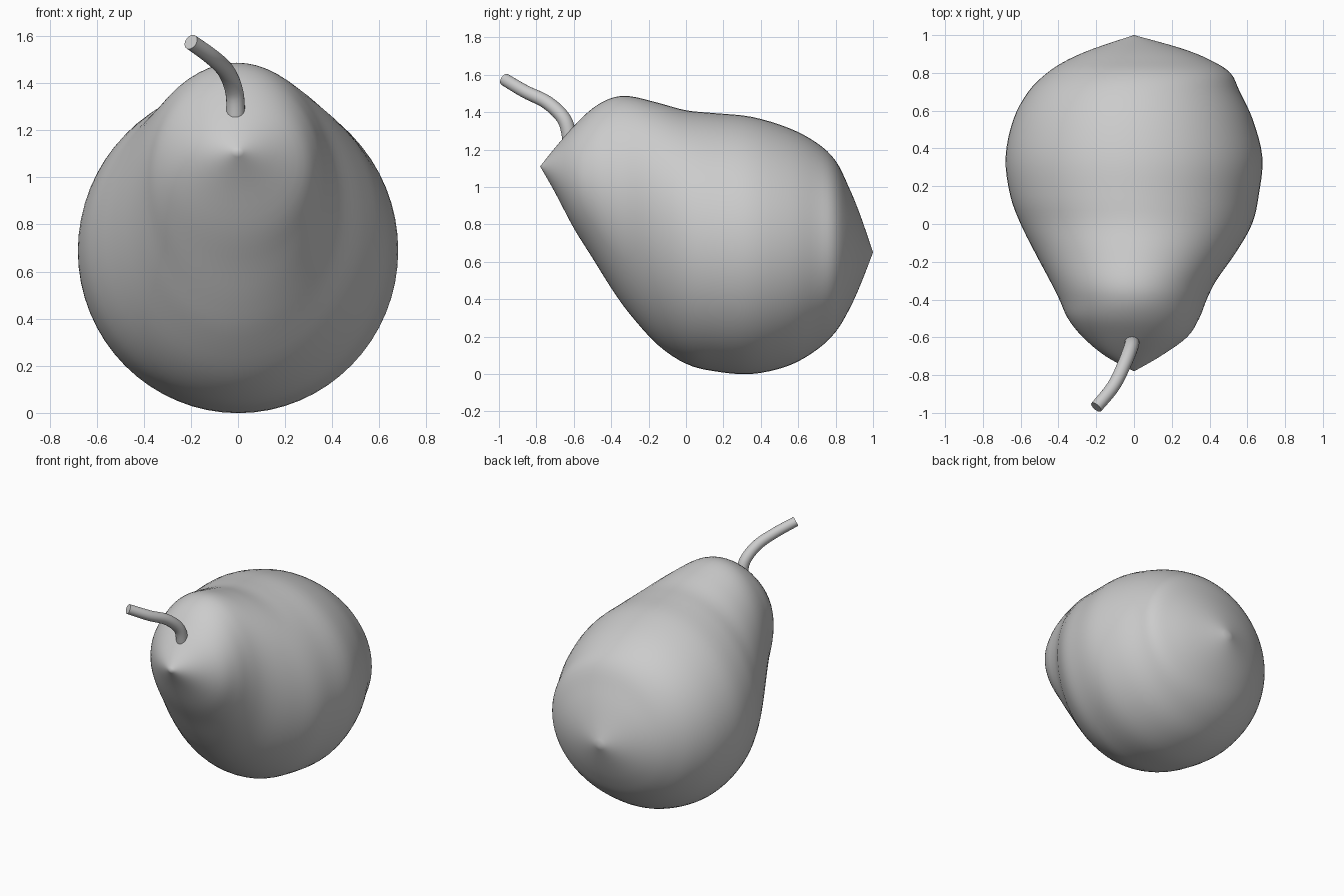
import bpy, bmesh
from math import cos, sin, pi
from mathutils import Vector

default_cube = bpy.data.objects.get("Cube")
if default_cube:
    bpy.data.objects.remove(default_cube, do_unlink=True)


def make_material(name, colour):
    material = bpy.data.materials.new(name)
    material.use_nodes = True
    material.diffuse_color = colour
    shader = next(n for n in material.node_tree.nodes if n.type == "BSDF_PRINCIPLED")
    shader.inputs["Base Color"].default_value = colour
    return material


def catmull_rom(points, steps):
    """Smooth list of vectors passing through every given point."""
    points = [Vector(p) for p in points]
    ends = [points[0]] + points + [points[-1]]
    result = []
    for a, b, c, d in zip(ends, ends[1:], ends[2:], ends[3:]):
        for step in range(steps):
            t = step / steps
            result.append(b + (c - a) * (t / 2)
                          + (a * 2 - b * 5 + c * 4 - d) * (t * t / 2)
                          + (b * 3 - a - c * 3 + d) * (t ** 3 / 2))
    return result + [points[-1]]


def loft(name, rings, material, capped, angle):
    """Skin a row of closed rings with quads."""
    bm = bmesh.new()
    loops = [[bm.verts.new(co) for co in ring] for ring in rings]
    for first, second in zip(loops, loops[1:]):
        for i in range(len(first)):
            bm.faces.new((first[i - 1], first[i], second[i], second[i - 1]))
    if capped:
        bm.faces.new(loops[0])
        bm.faces.new(loops[-1])
    bmesh.ops.remove_doubles(bm, verts=bm.verts, dist=0.0001)
    bmesh.ops.recalc_face_normals(bm, faces=bm.faces)
    mesh = bpy.data.meshes.new(name)
    bm.to_mesh(mesh)
    bm.free()
    mesh.materials.append(material)
    obj = bpy.data.objects.new(name, mesh)
    bpy.context.collection.objects.link(obj)
    bpy.ops.object.select_all(action="DESELECT")
    obj.select_set(True)
    bpy.context.view_layer.objects.active = obj
    bpy.ops.object.shade_smooth_by_angle(angle=angle)
    return obj


grey = make_material("plain grey", (0.6, 0.6, 0.6, 1))

# Pear body: oval sections along y, as (y, underside, top, -x reach, +x reach)
front_tip = (-.78, 1.11, 1.11, 0, 0)
back_tip = (1, .65, .65, 0, 0)
sections = [
    front_tip,
    (-.7, .97, 1.21, .15, .14),
    (-.6, .78, 1.325, .27, .28),
    (-.5, .62, 1.42, .35, .345),
    (-.4, .46, 1.475, .395, .385),
    (-.3, .32, 1.485, .445, .435),
    (-.15, .155, 1.45, .525, .54),
    (0, .055, 1.41, .6, .625),
    (.15, .015, 1.395, .655, .66),
    (.35, 0, 1.375, .68, .68),
    (.55, .045, 1.315, .64, .63),
    (.7, .13, 1.235, .56, .56),
    (.8, .225, 1.14, .46, .51),
    (.87, .34, 1, .35, .4),
    (.93, .47, .855, .21, .25),
    back_tip,
]


def oval(section, sides=64):
    y, low, high, left, right = section
    ring = []
    for i in range(sides):
        a = 2 * pi * i / sides
        ring.append(((right - left) / 2 + (right + left) / 2 * cos(a), y,
                     (low + high) / 2 + (high - low) / 2 * sin(a)))
    return ring


loft("pear_body", [oval(s) for s in catmull_rom(sections, 4)], grey, False, pi)

# Bent stem: a slightly tapering tube with a flat cut end
stem_path = catmull_rom([(-.01, -.62, 1.25), (-.015, -.65, 1.36), (-.05, -.74, 1.45),
                         (-.11, -.86, 1.51), (-.2, -.97, 1.575)], 6)
stem_rings = []
for i, centre in enumerate(stem_path):
    before, after = stem_path[max(i - 1, 0)], stem_path[min(i + 1, len(stem_path) - 1)]
    along = (after - before).normalized()
    across = along.cross(Vector((1, 0, 0))).normalized()
    other = along.cross(across)
    radius = .04 - .007 * i / len(stem_path)
    stem_rings.append([centre + (across * cos(a) + other * sin(a)) * radius
                       for a in (2 * pi * k / 20 for k in range(20))])
loft("stem", stem_rings, grey, True, pi / 4)
